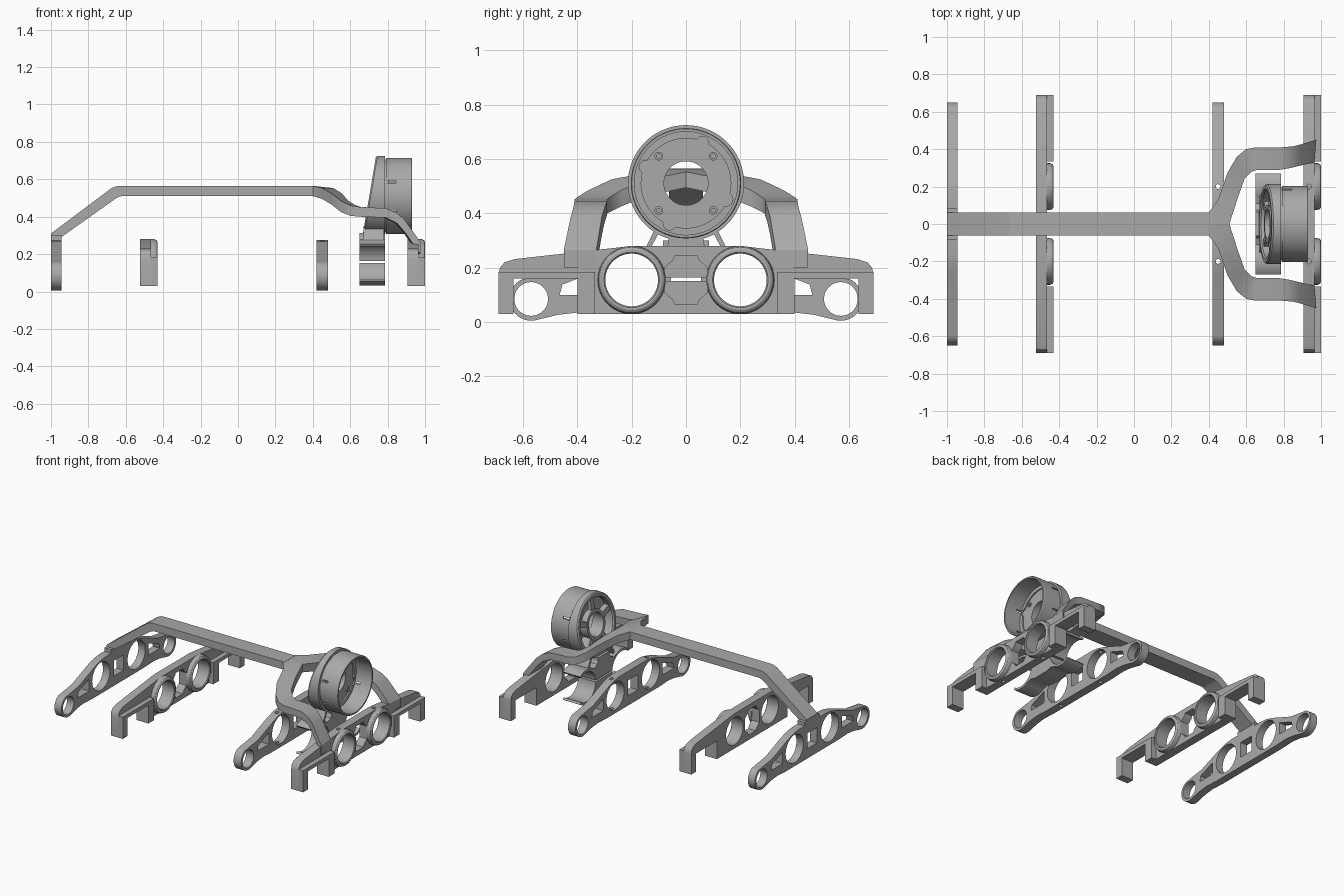
import bpy, bmesh
from math import sin, cos, pi, radians
from mathutils import Vector, Matrix

if "Cube" in bpy.data.objects:
    bpy.data.objects.remove(bpy.data.objects["Cube"])

grey = bpy.data.materials.new("plain_grey")
grey.use_nodes = True
grey.diffuse_color = (0.4, 0.4, 0.4, 1)
grey.node_tree.nodes["Principled BSDF"].inputs["Base Color"].default_value = (0.4, 0.4, 0.4, 1)


def finish(name, bm):
    bmesh.ops.recalc_face_normals(bm, faces=bm.faces)
    mesh = bpy.data.meshes.new(name)
    bm.to_mesh(mesh)
    bm.free()
    mesh.materials.append(grey)
    ob = bpy.data.objects.new(name, mesh)
    bpy.context.collection.objects.link(ob)
    return ob


def loft(name, rings, closed=False):
    """Skin a list of equal point loops, capped at the ends unless closed."""
    bm = bmesh.new()
    rows = [[bm.verts.new(p) for p in ring] for ring in rings]
    n = len(rows[0])
    for i in range(len(rows) if closed else len(rows) - 1):
        a, b = rows[i], rows[(i + 1) % len(rows)]
        for j in range(n):
            bm.faces.new((a[j], a[(j + 1) % n], b[(j + 1) % n], b[j]))
    if not closed:
        bm.faces.new(rows[0])
        bm.faces.new(rows[-1])
    return finish(name, bm)


def plate(name, outline, x0, x1):
    return loft(name, [[(x, y, z) for y, z in outline] for x in (x0, x1)])


def block(name, x0, x1, y0, y1, z0, z1):
    return plate(name, [(y0, z0), (y1, z0), (y1, z1), (y0, z1)], x0, x1)


def turned(name, profile, y, z, segs=64):
    """Revolve a closed (x, radius) profile about an axis along x."""
    angles = [2 * pi * i / segs for i in range(segs)]
    return loft(name, [[(x, y + r * cos(a), z + r * sin(a)) for x, r in profile]
                       for a in angles], True)


def disc(y, z, r, segs=48):
    return [(y + r * cos(2 * pi * i / segs), z + r * sin(2 * pi * i / segs)) for i in range(segs)]


def arc(y, z, r, a0, a1, n=14):
    return [(y + r * cos(radians(a0 + (a1 - a0) * i / n)),
             z + r * sin(radians(a0 + (a1 - a0) * i / n))) for i in range(n + 1)]


def mirrored(half):
    return half + [(-y, z) for y, z in reversed(half)]


def cut(ob, cutters):
    for c in cutters:
        c.hide_render = True
        mod = ob.modifiers.new("cut", "BOOLEAN")
        mod.operation, mod.solver, mod.object = "DIFFERENCE", "EXACT", c
        bpy.context.view_layer.objects.active = ob
        bpy.ops.object.modifier_apply(modifier=mod.name)
        bpy.data.objects.remove(c)


def set_screw_hole(x, y):
    rings = [[(x + u, y + v, z) for u, v in disc(0, 0, 0.013, 16)] for z in (-0.1, 0.4)]
    return loft("screw_cutter", rings)


# Cross arms with round end eyes, lightening holes and slots
ARM = mirrored([(0.15, 0.275), (0.2, 0.27), (0.27, 0.25), (0.45, 0.18), (0.6, 0.158)]
               + arc(0.57, 0.085, 0.08, 60, -100)
               + [(0.47, 0.027), (0.4, 0.035), (0.3, 0.03)])


def cross_arm(name, x0, x1, screws):
    ob = plate(name, ARM, x0, x1)
    a, b = x0 - 0.1, x1 + 0.1
    cutters = [block("window_cutter", a, b, -0.055, 0.055, 0.1, 0.21)]
    for s in (1, -1):
        slot = [(0.335, 0.1), (0.465, 0.1), (0.455, 0.138), (0.335, 0.185)]
        cutters += [plate("eye_cutter", disc(s * 0.57, 0.085, 0.062), a, b),
                    plate("bore_cutter", disc(s * 0.2, 0.155, 0.1), a, b),
                    plate("slot_cutter", [(s * y, z) for y, z in slot], a, b)]
        if screws:
            cutters.append(set_screw_hole((x0 + x1) / 2, s * 0.2))
    cut(ob, cutters)


cross_arm("rear_cross_arm", -1.0, -0.945, False)
cross_arm("middle_cross_arm", 0.42, 0.48, True)

# Holder plates with downturned legs, ledges and collared bores
HOLDER = mirrored([(0.2, 0.28), (0.63, 0.232), (0.668, 0.22), (0.685, 0.2), (0.69, 0.175),
                   (0.69, 0.03), (0.635, 0.03), (0.635, 0.16), (0.4, 0.16), (0.4, 0.03)])
LEDGE = [(0.335, 0.03), (0.335, 0.185), (0.69, 0.185), (0.69, 0.03),
         (0.635, 0.03), (0.635, 0.16), (0.4, 0.16), (0.4, 0.03)]
OCTAGON = mirrored([(0.04, 0.245), (0.05, 0.225), (0.08, 0.2), (0.08, 0.11), (0.05, 0.085), (0.04, 0.065)])


def holder(prefix, x0, screws):
    mid, x1 = x0 + 0.06, x0 + 0.095
    ob = plate(prefix + "_holder_plate", HOLDER, x0, mid)
    cutters = [plate("octagon_cutter", OCTAGON, x0 - 0.1, x1 + 0.1)]
    for s, side in ((1, "left"), (-1, "right")):
        cutters.append(plate("bore_cutter", disc(s * 0.2, 0.155, 0.1), x0 - 0.1, x1 + 0.1))
        ledge = plate(f"{prefix}_{side}_ledge", [(s * y, z) for y, z in LEDGE], mid - 0.002, x1)
        # channel behind each ledge leg
        cut(ledge, [block("notch_cutter", mid - 0.01, mid + 0.012, s * 0.36, s * 0.385, 0, 0.15)])
        turned(f"{prefix}_{side}_collar",
               [(x0, 0.104), (x0, 0.097), (x1 - 0.005, 0.097), (x1, 0.102), (x1, 0.111),
                (x1 - 0.006, 0.12), (x1 - 0.018, 0.125), (mid - 0.002, 0.125),
                (mid - 0.002, 0.104)], s * 0.2, 0.155)
        if screws:
            cutters.append(set_screw_hole(x0 + 0.03, s * 0.2))
    cut(ob, cutters)


holder("rear", -0.525, False)
holder("front", 0.905, True)

# Spine beam, bent down to the rear cross arm
SPINE = [(-1, 0.27), (-1, 0.31), (-0.68, 0.55), (-0.655, 0.562), (-0.63, 0.565), (0.41, 0.565),
         (0.41, 0.51), (-0.625, 0.51), (-0.65, 0.5), (-0.945, 0.29), (-0.945, 0.27)]
loft("spine_beam", [[(x, y, z) for x, z in SPINE] for y in (-0.062, 0.062)])
block("spine_foot", -1.0, -0.945, -0.085, 0.085, 0.265, 0.3)

# Forked arms: outer x, y, inner x, y, top, bottom
FORK = [(0.40, 0.062, 0.40, 0, 0.565, 0.51), (0.45, 0.13, 0.51, 0, 0.553, 0.495),
        (0.50, 0.275, 0.555, 0.14, 0.525, 0.465), (0.55, 0.36, 0.59, 0.24, 0.485, 0.425),
        (0.60, 0.4, 0.63, 0.28, 0.46, 0.405), (0.65, 0.41, 0.66, 0.29, 0.452, 0.4),
        (0.79, 0.41, 0.78, 0.29, 0.445, 0.395), (0.85, 0.415, 0.84, 0.3, 0.42, 0.365),
        (0.89, 0.425, 0.88, 0.31, 0.385, 0.32), (0.975, 0.45, 0.965, 0.33, 0.265, 0.2)]
for s, side in ((1, "left"), (-1, "right")):
    loft(side + "_fork_arm", [[(ox, s * oy, t), (ix, s * iy, t), (ix, s * iy, b), (ox, s * oy, b)]
                              for ox, oy, ix, iy, t, b in FORK])

# Round head: slanted back rim, hub and spokes
HZ = 0.511


def slant(ob):
    for v in ob.data.vertices:
        if v.co.x < 0.65:
            v.co.x += 0.138 + 0.168 * (v.co.z - 0.725)


slant(turned("head_back_rim", [(0.6, 0.206), (0.608, 0.213), (0.785, 0.214), (0.785, 0.18),
                               (0.608, 0.18), (0.6, 0.187)], 0, HZ))
slant(turned("head_hub", [(0.61, 0.102), (0.785, 0.102), (0.785, 0.081), (0.61, 0.081)], 0, HZ))
for i in range(5):
    a = 2 * pi * i / 5 + pi / 2
    d, n = Vector((cos(a), sin(a))), Vector((-sin(a), cos(a)))
    corners = [d * 0.095 + n * 0.018, d * 0.19 + n * 0.018, d * 0.19 - n * 0.018, d * 0.095 - n * 0.018]
    slant(plate(f"head_spoke_{i + 1}", [(p.x, HZ + p.y) for p in corners], 0.615, 0.78))
turned("head_disc", [(0.765, 0.196), (0.795, 0.196), (0.795, 0.081), (0.765, 0.081)], 0, HZ)

# Front drum wall with small slots, trim ring and screws
drum = turned("head_drum", [(0.792, 0.203), (0.925, 0.203), (0.93, 0.2), (0.93, 0.19), (0.792, 0.19)], 0, HZ)
slots = []
for a in (25, -22, 158, 205):
    c = Vector((cos(radians(a)), sin(radians(a)))) * 0.2
    slots.append(block("slot_cutter", 0.78, 0.845, c.x - 0.04, c.x + 0.04, HZ + c.y - 0.006, HZ + c.y + 0.006))
cut(drum, slots)
trim = turned("head_trim_ring", [(0.79, 0.192), (0.805, 0.192), (0.805, 0.165), (0.79, 0.165)], 0, HZ)
cut(trim, [plate("scallop_cutter", disc(0.16 * cos(radians(a)), HZ + 0.16 * sin(radians(a)), 0.024, 24),
                 0.7, 0.9) for a in (68, 158, 248, 338)])
for y in (-0.1, 0.1):
    for z in (-0.1, 0.1):
        turned("head_screw", [(0.79, 0.016), (0.803, 0.016), (0.803, 0.008), (0.79, 0.008)], y, HZ + z, 20)

# Clamp halves around the two bores, and struts up to the head
UPPER = mirrored([(0.06, 0.3), (0.075, 0.27), (0.11, 0.255)] + arc(0.2, 0.155, 0.122, 115, 55)
                 + arc(0.2, 0.155, 0.106, 55, 175))
LOWER = mirrored(arc(0.2, 0.155, 0.106, 182, 305) + arc(0.2, 0.155, 0.122, 305, 240)
                 + [(0.1, 0.06), (0.06, 0.05)])
plate("upper_clamp", UPPER, 0.65, 0.787)
plate("lower_clamp", LOWER, 0.65, 0.787)
block("clamp_pad", 0.65, 0.787, -0.065, 0.065, 0.29, 0.312)
for s, side in ((1, "left"), (-1, "right")):
    plate(side + "_head_strut", [(s * y, z) for y, z in
          ((0.155, 0.262), (0.135, 0.262), (0.09, 0.35), (0.11, 0.35))], 0.67, 0.78)

# Smooth curved faces, keep hard edges
for ob in bpy.context.scene.objects:
    ob.select_set(ob.type == "MESH")
    if ob.type == "MESH":
        bpy.context.view_layer.objects.active = ob
bpy.ops.object.shade_smooth_by_angle(angle=radians(30))
